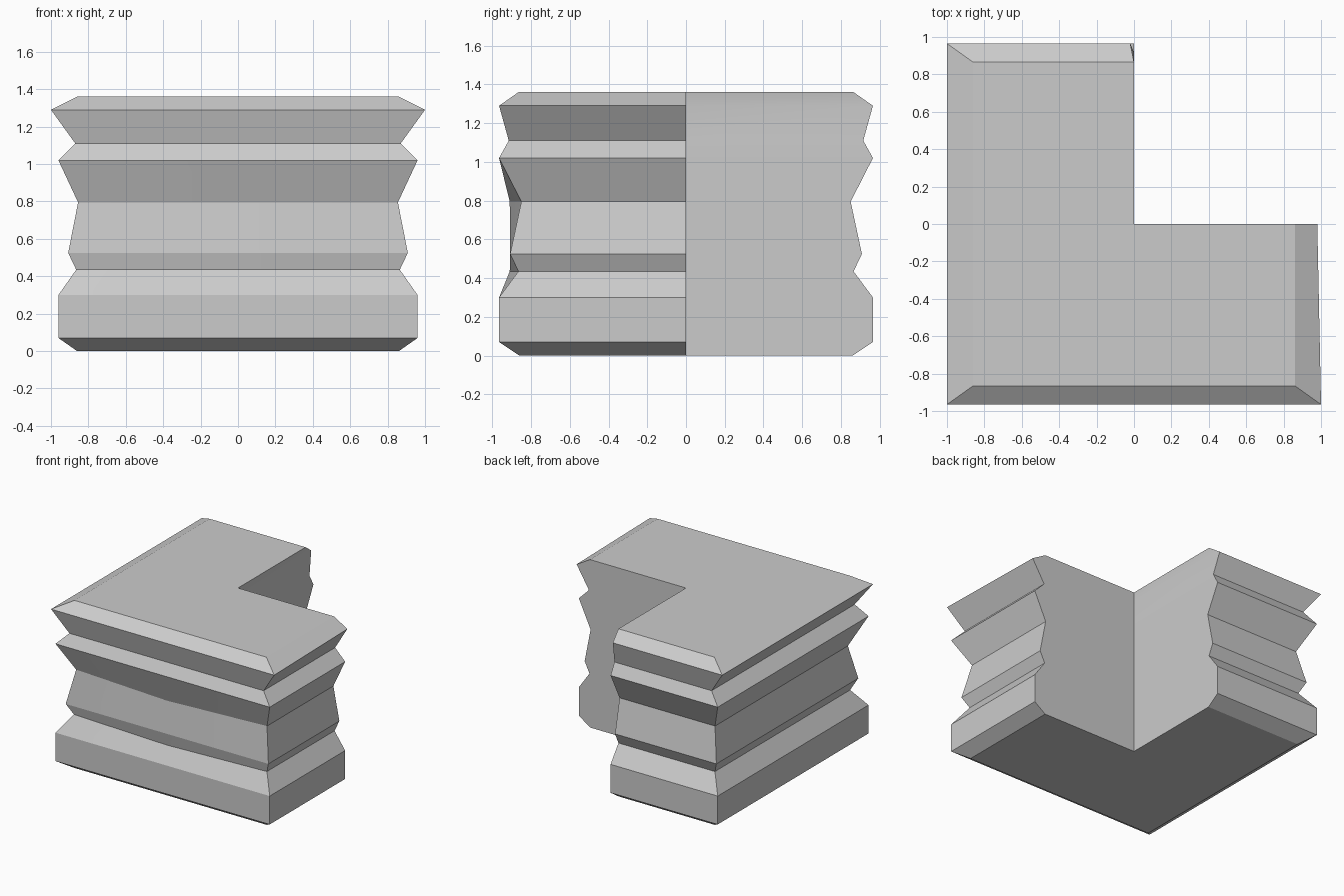
import bpy
import bmesh
import math

cube = bpy.data.objects.get("Cube")
if cube:
    bpy.data.objects.remove(cube, do_unlink=True)

# Plain stone colour
stone = bpy.data.materials.new("grey_stone")
stone.use_nodes = True
colour = (0.6, 0.6, 0.6, 1.0)
stone.diffuse_color = colour
stone.node_tree.nodes["Principled BSDF"].inputs["Base Color"].default_value = colour

# Moulding profile: height, half width, half depth, front middle depth
PROFILE = [
    (0.00, 0.86, 0.86, 0.86),
    (0.07, 0.96, 0.965, 0.965),
    (0.30, 0.96, 0.965, 0.965),
    (0.435, 0.865, 0.865, 0.91),
    (0.525, 0.908, 0.908, 0.908),
    (0.795, 0.855, 0.85, 0.91),
    (1.02, 0.96, 0.965, 0.965),
    (1.11, 0.87, 0.915, 0.915),
    (1.29, 1.00, 0.965, 0.965),
    (1.36, 0.86, 0.865, 0.865),
]
RIM = 1.29  # the rim is trimmed back a little where it meets the cut ends


def ring(bm, z, w, d, middle):
    """One L-shaped ring of vertices, counter-clockwise from above."""
    trim = 0.02 if z == RIM else 0.0
    plan = [(-w, -d), (0, -middle), (w, -d), (w - trim, 0),
            (0, 0), (-trim, d), (-w, d)]
    return [bm.verts.new((x, y, z)) for x, y in plan]


# Corner pedestal: stacked rings joined by side faces and capped
bm = bmesh.new()
rings = [ring(bm, *level) for level in PROFILE]
for low, high in zip(rings, rings[1:]):
    for i in range(len(low)):
        j = (i + 1) % len(low)
        bm.faces.new((low[i], low[j], high[j], high[i]))
bm.faces.new(reversed(rings[0]))
bm.faces.new(rings[-1])
bmesh.ops.recalc_face_normals(bm, faces=bm.faces)

mesh = bpy.data.meshes.new("corner_pedestal")
bm.to_mesh(mesh)
bm.free()
mesh.materials.append(stone)
pedestal = bpy.data.objects.new("corner_pedestal", mesh)
bpy.context.collection.objects.link(pedestal)

# Soft shading over the shallow front fold, crisp moulding edges
bpy.ops.object.select_all(action="DESELECT")
pedestal.select_set(True)
bpy.context.view_layer.objects.active = pedestal
bpy.ops.object.shade_smooth_by_angle(angle=math.radians(15))
